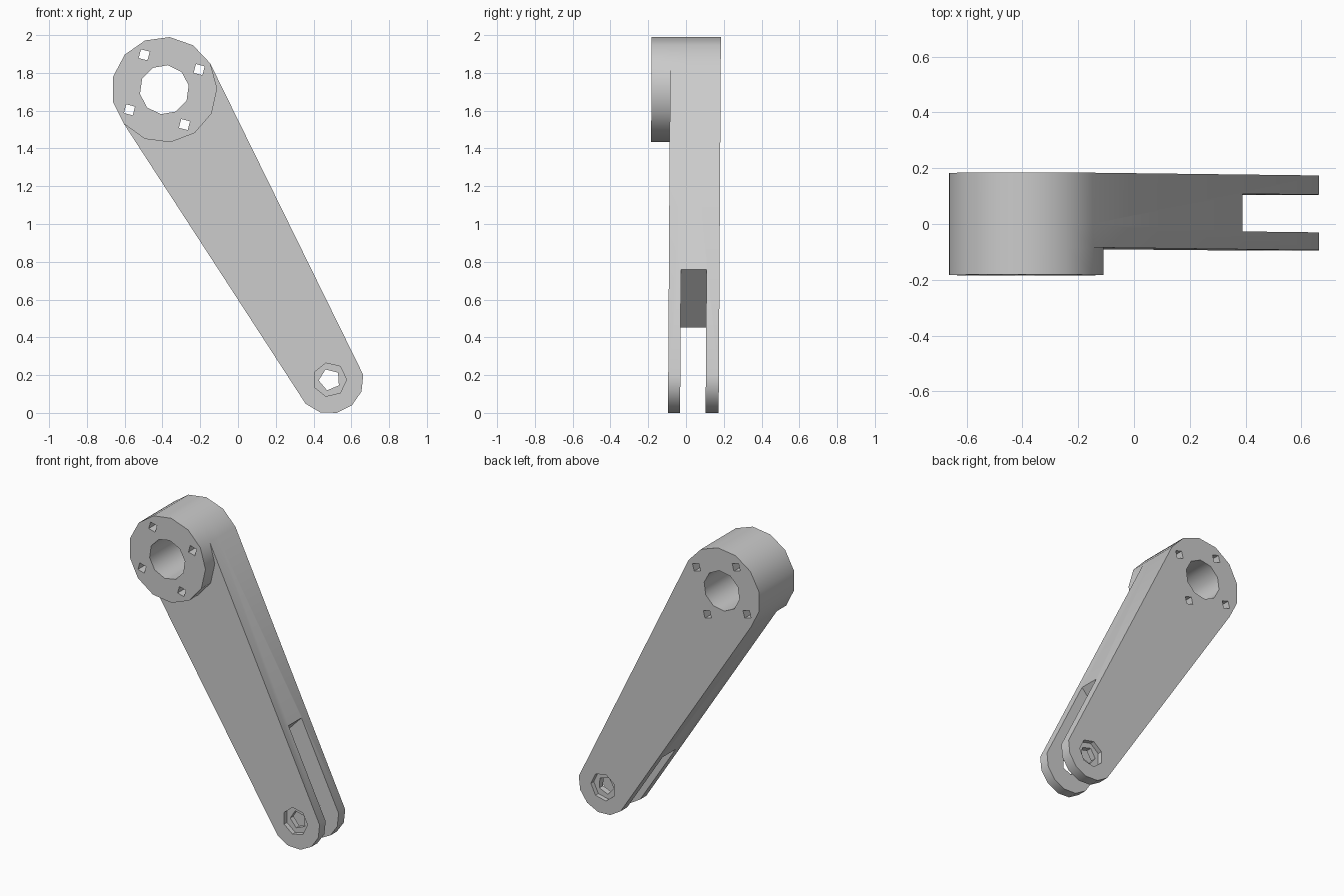
import bpy, bmesh
from math import radians, cos, sin

if "Cube" in bpy.data.objects:
    bpy.data.objects.remove(bpy.data.objects["Cube"])

BIG, SMALL = (-0.39, 1.72), (0.485, 0.185)   # (x, z) centres of the two ends
FRONT, BACK = -0.085, 0.183


def arc(centre, radius, start, end, steps):
    pts = []
    for i in range(steps + 1):
        a = radians(start + (end - start) * i / steps)
        pts.append((centre[0] + radius * cos(a), centre[1] + radius * sin(a)))
    return pts


def ring(centre, radius, sides, phase=0):
    return arc(centre, radius, phase, phase + 360, sides)[:-1]


def prism(name, outline, y0, y1):
    bm = bmesh.new()
    face = bm.faces.new([bm.verts.new((x, y0, z)) for x, z in outline])
    ext = bmesh.ops.extrude_face_region(bm, geom=[face])
    verts = [g for g in ext["geom"] if isinstance(g, bmesh.types.BMVert)]
    bmesh.ops.translate(bm, verts=verts, vec=(0, y1 - y0, 0))
    bmesh.ops.recalc_face_normals(bm, faces=bm.faces)
    mesh = bpy.data.meshes.new(name)
    bm.to_mesh(mesh)
    bm.free()
    obj = bpy.data.objects.new(name, mesh)
    bpy.context.collection.objects.link(obj)
    return obj


def combine(obj, other, operation):
    mod = obj.modifiers.new("boolean", 'BOOLEAN')
    mod.operation, mod.solver, mod.object = operation, 'EXACT', other
    graph = bpy.context.evaluated_depsgraph_get()
    mesh = bpy.data.meshes.new_from_object(obj.evaluated_get(graph))
    obj.modifiers.clear()
    obj.data = mesh
    bpy.data.objects.remove(other)


# tapered arm with rounded ends
big_arc = arc(BIG, 0.28, 30, 220, 7)
arm = prism("lever_arm", big_arc + arc(SMALL, 0.18, -135, 8, 5), FRONT, BACK)

# round boss on the front of the large end
boss = prism("boss", big_arc + arc(BIG, 0.28, 220, 390, 6)[1:-1], -0.183, 0.0)
combine(arm, boss, 'UNION')

# fork slot with an oblique end
slot = prism("slot_cutter", [(-0.104, 0.25), (0.59, 0.98), (1, 0.98),
                             (1, -0.3), (-0.104, -0.3)], -0.021, 0.114)
combine(arm, slot, 'DIFFERENCE')

# centre bore and four bolt holes
combine(arm, prism("bore_cutter", ring(BIG, 0.131, 10, 10), -1, 1), 'DIFFERENCE')
for x, z in ring(BIG, 0.213, 4, 30):
    combine(arm, prism("bolt_cutter", ring((x, z), 0.034, 4, 30), -1, 1), 'DIFFERENCE')

# pin hole with a shallow recess in each outer face
combine(arm, prism("pin_cutter", ring(SMALL, 0.058, 5, 40), -1, 1), 'DIFFERENCE')
for y0, y1 in ((-1, FRONT + 0.03), (BACK - 0.03, 1)):
    combine(arm, prism("recess_cutter", ring(SMALL, 0.09, 7, 0), y0, y1), 'DIFFERENCE')

# slight lean of the whole lever
for v in arm.data.vertices:
    v.co.y += 0.006 * (v.co.z - 1.72)

# stand on the ground
low = min(v.co.z for v in arm.data.vertices)
for v in arm.data.vertices:
    v.co.z -= low

bpy.context.view_layer.objects.active = arm
arm.select_set(True)
bpy.ops.object.shade_smooth_by_angle(angle=radians(40))
